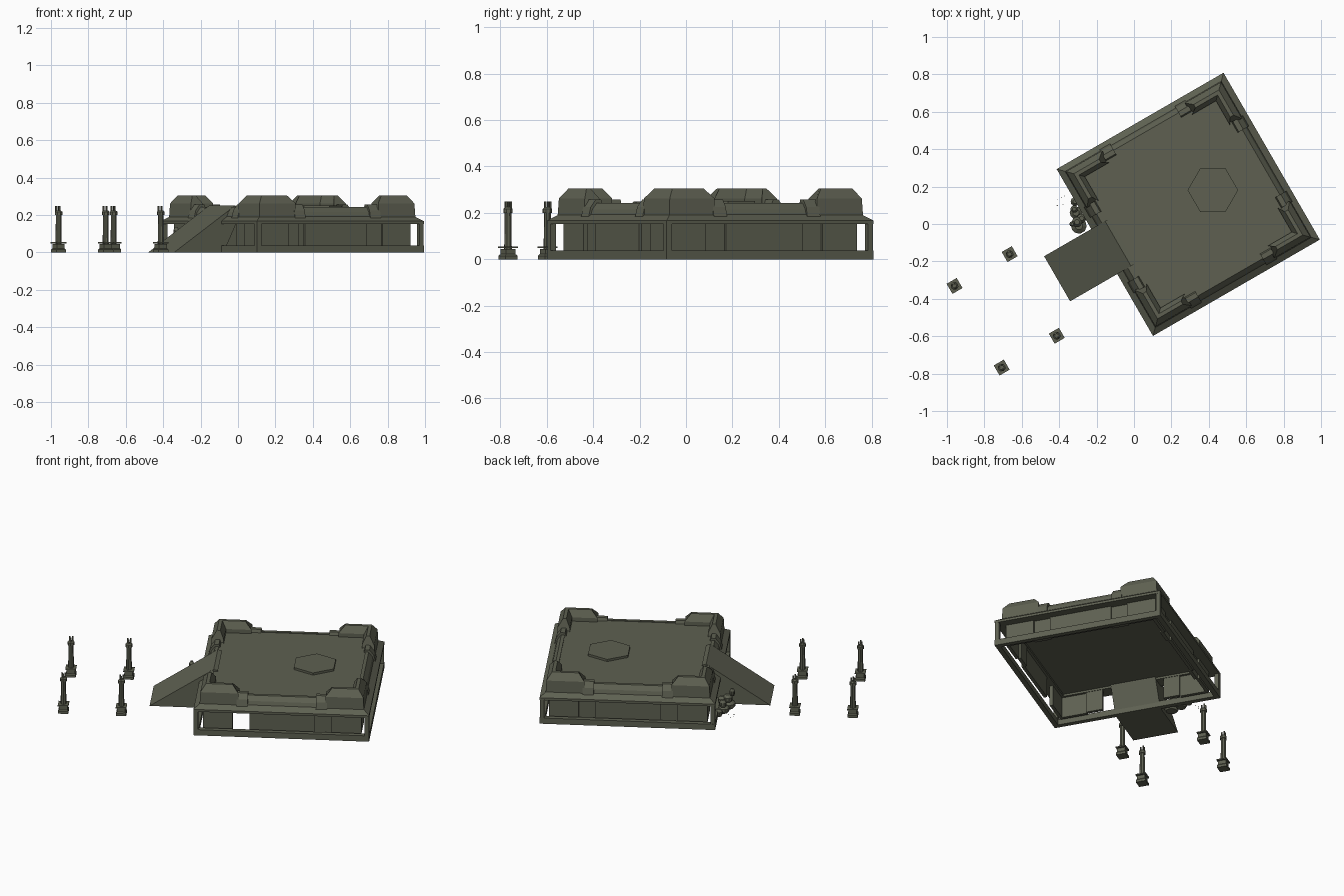
import bpy, bmesh, math, random
from mathutils import Matrix, Vector

if "Cube" in bpy.data.objects:
    bpy.data.objects.remove(bpy.data.objects["Cube"])

random.seed(4)
# whole model is laid out square, then turned 30 degrees
PLACE = Matrix.Translation((0.29, 0.105, 0)) @ Matrix.Rotation(math.radians(30), 4, 'Z')
H = 0.515          # half width of the platform
RAMP = (-0.133, 0.145)

mat = bpy.data.materials.new("olive_grey")
mat.diffuse_color = (0.112, 0.118, 0.083, 1)
mat.use_nodes = True
mat.node_tree.nodes["Principled BSDF"].inputs["Base Color"].default_value = mat.diffuse_color


def finish(name, bm):
    bmesh.ops.recalc_face_normals(bm, faces=bm.faces)
    bm.transform(PLACE)
    me = bpy.data.meshes.new(name)
    bm.to_mesh(me)
    bm.free()
    me.materials.append(mat)
    ob = bpy.data.objects.new(name, me)
    bpy.context.collection.objects.link(ob)
    return ob


def loft(name, rings, closed=False):
    """Join matching rings of points; cap the ends unless closed."""
    bm = bmesh.new()
    vs = [[bm.verts.new(p) for p in r] for r in rings]
    n, m = len(vs), len(vs[0])
    for i in range(n if closed else n - 1):
        a, b = vs[i], vs[(i + 1) % n]
        for j in range(m):
            k = (j + 1) % m
            bm.faces.new((a[j], a[k], b[k], b[j]))
    if not closed:
        bm.faces.new(vs[0])
        bm.faces.new(vs[-1])
    return finish(name, bm)


def box(name, x0, x1, y0, y1, z0, z1):
    xy = [(x0, y0), (x1, y0), (x1, y1), (x0, y1)]
    return loft(name, [[(x, y, z) for x, y in xy] for z in (z0, z1)])


def square_ring(name, profile):
    corners = [(1, 1), (-1, 1), (-1, -1), (1, -1)]
    return loft(name, [[(a * sx, a * sy, z) for a, z in profile] for sx, sy in corners], True)


def on_side(side, a, t):
    """Distance a outward on side 0..3 (+u,+v,-u,-v), t along the side."""
    return [(a, t), (t, a), (-a, t), (t, -a)][side]


def run(name, side, profile, t0, t1):
    return loft(name, [[(*on_side(side, a, t), z) for a, z in profile] for t in (t0, t1)])


def lathe(name, x, y, rz, sides, turn=0.0):
    ang = [turn + 2 * math.pi * i / sides for i in range(sides)]
    return loft(name, [[(x + r * math.cos(t), y + r * math.sin(t), z) for t in ang] for r, z in rz])


# base rail, corner posts and sloped rim
square_ring("base_rail", [(H, 0), (H, 0.037), (H - 0.03, 0.037), (H - 0.03, 0)])
for sx in (-1, 1):
    for sy in (-1, 1):
        c = H - 0.014
        box("corner_post", sx * c - 0.013, sx * c + 0.013, sy * c - 0.013, sy * c + 0.013, 0.03, 0.16)
square_ring("sloped_rim", [(H, 0.152), (H, 0.167), (0.475, 0.195), (0.43, 0.205), (0.43, 0.152)])

# deck with hexagonal pad
box("deck", -0.437, 0.437, -0.437, 0.437, 0.165, 0.238)
lathe("hex_pad", 0.152, 0.0, [(0.135, 0.23), (0.135, 0.252)], 6, -math.pi / 6)

# corner parapets: L-shaped, with chamfered tops and ends
block = [(0.482, 0.19), (0.478, 0.262), (0.448, 0.305), (0.428, 0.305), (0.405, 0.262), (0.405, 0.195)]


def end(z):
    return 0.292 if z > 0.3 else 0.255


for sx in (-1, 1):
    for sy in (-1, 1):
        loft("corner_parapet", [
            [(sx * end(z), sy * a, z) for a, z in block],
            [(sx * a, sy * a, z) for a, z in block],
            [(sx * a, sy * end(z), z) for a, z in block]])

# lower parapets between the corners
step = [(0.49, 0.185), (0.48, 0.225), (0.455, 0.257), (0.428, 0.257), (0.42, 0.235), (0.42, 0.19)]
mid = [(0.48, 0.19), (0.472, 0.215), (0.45, 0.242), (0.43, 0.242), (0.43, 0.19)]
for side in range(4):
    for s in (-1, 1):
        run("step_parapet", side, step, s * 0.2, s * 0.265)
    if side != 2:
        run("middle_parapet", side, mid, -0.2, 0.2)
    else:
        run("ramp_side_parapet", side, mid, RAMP[1], 0.2)
        run("ramp_side_parapet", side, mid, -0.2, RAMP[0])

# recessed walls under the deck, with an open doorway on the front side
wall = [(0.465, 0.02), (0.465, 0.17), (0.445, 0.17), (0.445, 0.02)]
niche = [(a - 0.012, z) for a, z in wall]
for side in range(4):
    for s in (-1, 1):
        run("wall_end", side, wall, s * 0.29, s * 0.46)
        if not (side == 3 and s == -1):
            run("wall_niche", side, niche, s * 0.19, s * 0.29)
    if side != 2:
        run("wall_middle", side, wall, -0.19, 0.19)

# entrance ramp
loft("ramp", [[(-0.806, y, 0), (-0.43, y, 0.25), (-0.405, y, 0.243), (-0.42, y, 0.16), (-0.5, y, 0)]
              for y in RAMP])

# four standing beacons
for x in (-1.3, -0.96):
    for y in (-0.257, 0.247):
        q = math.pi / 4
        lathe("beacon_base", x, y, [(0.042, 0), (0.042, 0.015), (0.034, 0.022), (0.034, 0.045)], 4, q)
        lathe("beacon_flange", x, y, [(0.044, 0.048), (0.044, 0.055)], 4, q)
        lathe("beacon_shaft", x, y, [(0.017, 0.04), (0.015, 0.2)], 8)
        lathe("beacon_collar", x, y, [(0.021, 0.2), (0.021, 0.217), (0.012, 0.225)], 8)
        for dx, dy in ((0.009, 0.009), (-0.009, 0.009), (0.0, -0.01)):
            box("beacon_prong", x + dx - 0.004, x + dx + 0.004, y + dy - 0.004, y + dy + 0.004, 0.21, 0.248)

# cluster of round machinery beside the ramp, piled up from the ground
inv = PLACE.inverted()
for wx, wy, z, r in ((-0.295, -0.01, 0.0, 0.042), (-0.31, 0.06, 0.0, 0.034), (-0.315, 0.12, 0.0, 0.024),
                     (-0.28, 0.03, 0.04, 0.025), (-0.305, 0.01, 0.05, 0.028), (-0.32, 0.08, 0.045, 0.02),
                     (-0.33, 0.0, 0.09, 0.015)):
    p = inv @ Vector((wx, wy, 0))
    lathe("round_unit", p.x, p.y, [(r * 0.8, z), (r, z + 0.012), (r, z + 0.03), (r * 0.5, z + 0.045)], 10)
for i in range(8):
    p = inv @ Vector((random.uniform(-0.42, -0.37), random.uniform(0.09, 0.16), 0))
    z = random.uniform(0.0, 0.06)
    box("loose_fragment", p.x, p.x + 0.003, p.y, p.y + 0.003, z, z + 0.003)
